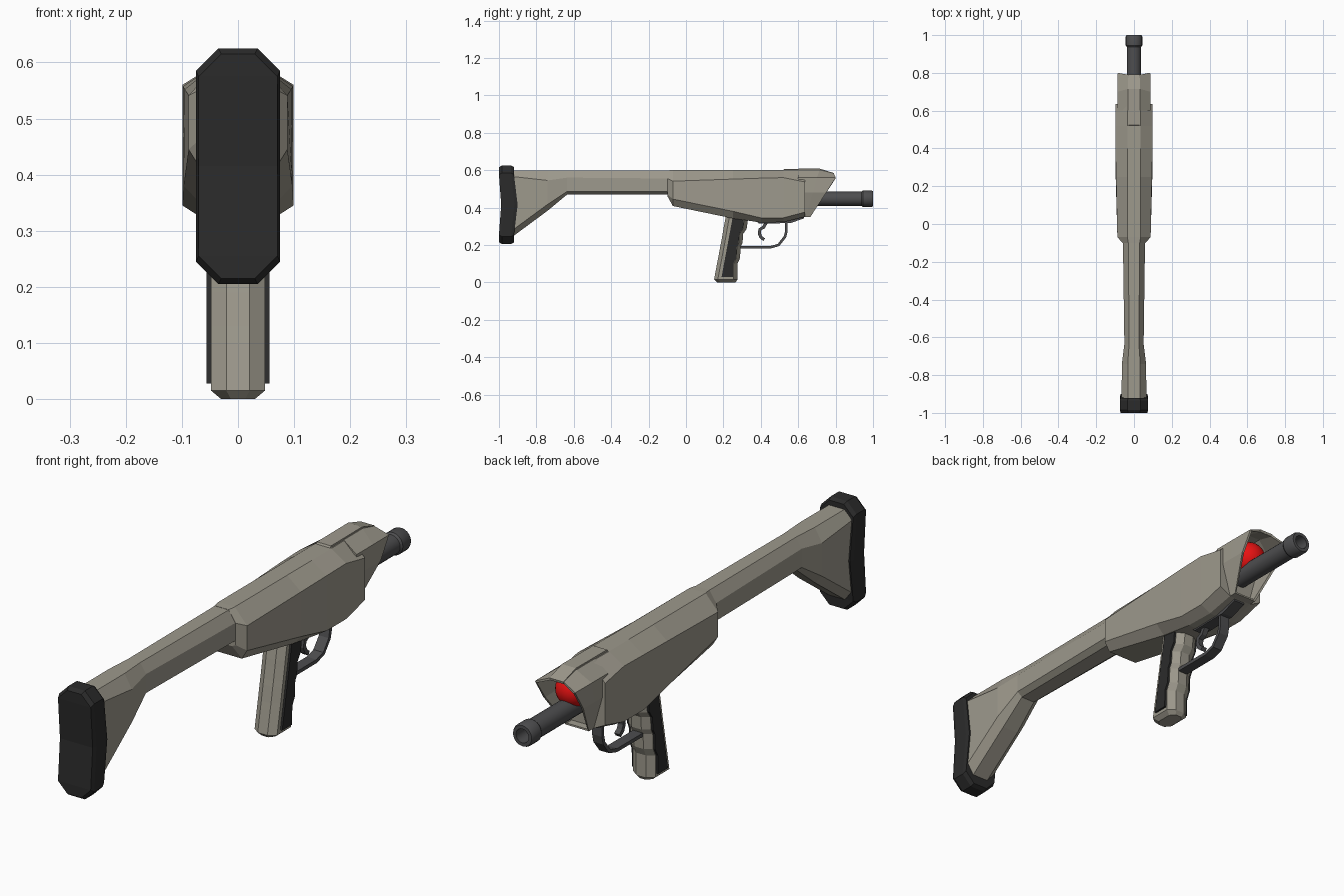
import bpy, bmesh, math
from mathutils import Vector

if "Cube" in bpy.data.objects:
    bpy.data.objects.remove(bpy.data.objects["Cube"])


def material(name, rgb):
    m = bpy.data.materials.new(name)
    m.diffuse_color = (*rgb, 1)
    m.use_nodes = True
    m.node_tree.nodes["Principled BSDF"].inputs["Base Color"].default_value = m.diffuse_color
    return m


BEIGE = material("warm_grey", (0.34, 0.32, 0.265))
BLACK = material("rubber_black", (0.024, 0.024, 0.024))
STEEL = material("dark_steel", (0.075, 0.075, 0.078))
RED = material("bright_red", (0.8, 0.006, 0.006))


def finish(name, bm, mat, smooth=False):
    bmesh.ops.recalc_face_normals(bm, faces=bm.faces[:])
    me = bpy.data.meshes.new(name)
    bm.to_mesh(me)
    bm.free()
    ob = bpy.data.objects.new(name, me)
    bpy.context.collection.objects.link(ob)
    me.materials.append(mat)
    if smooth:
        bpy.ops.object.select_all(action='DESELECT')
        bpy.context.view_layer.objects.active = ob
        ob.select_set(True)
        bpy.ops.object.shade_smooth_by_angle(angle=math.radians(35))
    return ob


def loft(name, halves, mat, caps=True):
    """Skin a series of half outlines (x, y, z), mirrored across x = 0."""
    bm = bmesh.new()
    rings = []
    for half in halves:
        ring = [bm.verts.new(p) for p in half]
        ring += [bm.verts.new((-x, y, z)) for x, y, z in reversed(half)]
        rings.append(ring)
    n = len(rings[0])
    for a, b in zip(rings, rings[1:]):
        for i in range(n):
            j = (i + 1) % n
            bm.faces.new((a[i], a[j], b[j], b[i]))
    if caps:
        for r in (rings[0], rings[-1]):
            for i in range(n // 2 - 1):
                bm.faces.new((r[i], r[i + 1], r[n - 2 - i], r[n - 1 - i]))
    return finish(name, bm, mat)


def section(y, top, upper, lower, bottom):
    return [(x, y, z) for x, z in (top, upper, lower, bottom)]


def prism(name, pts, hw, mat):
    """Extrude a side profile (y, z) across x."""
    bm = bmesh.new()
    f = bm.faces.new([bm.verts.new((-hw, y, z)) for y, z in pts])
    ext = bmesh.ops.extrude_face_region(bm, geom=[f])["geom"]
    vs = [v for v in ext if isinstance(v, bmesh.types.BMVert)]
    bmesh.ops.translate(bm, verts=vs, vec=(2 * hw, 0, 0))
    return finish(name, bm, mat)


def strip(name, path, thick, hw, mat):
    """A bent bar following a side path (y, z)."""
    pts = [Vector(p) for p in path]
    left, right = [], []
    for i, p in enumerate(pts):
        d = (pts[min(i + 1, len(pts) - 1)] - pts[max(i - 1, 0)]).normalized()
        nrm = Vector((-d.y, d.x)) * thick / 2
        left.append(p + nrm)
        right.append(p - nrm)
    return prism(name, [tuple(p) for p in left + right[::-1]], hw, mat)


def lathe(name, profile, z, mat, sides=20):
    """Revolve (y, radius) pairs around the barrel axis."""
    bm = bmesh.new()
    rings = [[bm.verts.new((r * math.cos(2 * math.pi * k / sides), y,
                            z + r * math.sin(2 * math.pi * k / sides)))
              for k in range(sides)] for y, r in profile]
    for a, b in zip(rings, rings[1:]):
        for i in range(sides):
            j = (i + 1) % sides
            bm.faces.new((a[i], a[j], b[j], b[i]))
    bm.faces.new(rings[0])
    bm.faces.new(rings[-1])
    return finish(name, bm, mat, True)


# Butt pad, slightly hollow front to back at mid height
def pad_ring(y, inset, dip):
    pts = [(.035, .625), (.075, .585), (.075, .415), (.075, .245), (.035, .205)]
    return [(x - inset * .5, y + (dip if i == 2 else 0), z + (inset if z < .415 else -inset if z > .415 else 0))
            for i, (x, z) in enumerate(pts)]


loft("butt_pad", [pad_ring(-1, .01, .012), pad_ring(-.985, 0, .013),
                  pad_ring(-.935, 0, .018), pad_ring(-.92, .008, .02)], BLACK)

# Stock
loft("stock", [
    section(-.94, (.033, .598), (.066, .567), (.066, .27), (.035, .235)),
    section(-.74, (.033, .598), (.064, .545), (.064, .417), (.035, .383)),
    section(-.635, (.026, .598), (.051, .56), (.051, .487), (.03, .47)),
    section(-.06, (.03, .598), (.059, .555), (.059, .487), (.035, .47)),
], BEIGE)

# Receiver body
loft("receiver", [
    section(-.10, (.03, .599), (.06, .555), (.06, .47), (.045, .462)),
    section(-.07, (.035, .6), (.088, .541), (.088, .445), (.065, .408)),
    section(.25, (.035, .6), (.095, .552), (.097, .38), (.06, .342)),
    section(.40, (.035, .6), (.098, .557), (.099, .345), (.06, .32)),
    section(.52, (.035, .6), (.099, .56), (.099, .345), (.055, .322)),
    section(.635, (.033, .6), (.099, .537), (.099, .375), (.05, .35)),
], BEIGE)

# Open hood with slanted mouth
hood = loft("front_hood", [
    section(.60, (.032, .602), (.087, .56), (.087, .48), (.05, .35)),
    [(.032, .715, .602), (.087, .70, .56), (.087, .68, .48), (.05, .64, .35)],
    [(.03, .79, .583), (.086, .80, .56), (.086, .75, .48), (.05, .665, .35)],
], BEIGE, caps=False)
wall = hood.modifiers.new("wall", 'SOLIDIFY')
wall.thickness = .009
wall.offset = -1

# Raised rib on the hood
prism("top_rib", [(.515, .59), (.525, .607), (.715, .608), (.792, .584), (.79, .575), (.71, .595)], .03, BEIGE)

# Barrel with muzzle collar and bore
lathe("barrel", [(.45, .038), (.937, .038), (.945, .044), (.992, .044), (1, .04),
                 (1, .027), (.9, .027)], .447, STEEL)

# Red ball inside the hood
bm = bmesh.new()
bmesh.ops.create_uvsphere(bm, u_segments=24, v_segments=14, radius=.066)
bmesh.ops.translate(bm, verts=bm.verts[:], vec=(0, .685, .51))
finish("red_ball", bm, RED, True)

# Grip: levels of (z, rear y, front y, half width)
levels = [(0, .165, .265, .03), (.015, .15, .275, .048), (.1, .166, .275, .048),
          (.13, .172, .289, .048), (.19, .183, .292, .048), (.21, .187, .302, .048),
          (.26, .196, .306, .048), (.285, .2, .324, .048), (.37, .216, .336, .048)]
loft("grip", [[(w * .43, r, z), (w, r + .02, z), (w, f - .02, z), (w * .43, f, z)]
              for z, r, f, w in levels], BEIGE)
prism("grip_panels", [(.19, .028), (.25, .028), (.252, .1), (.268, .13), (.27, .19),
                      (.281, .21), (.285, .26), (.305, .29), (.31, .35), (.25, .35)], .056, BLACK)

# Trigger guard, its mount and the trigger
strip("trigger_guard", [(.28, .187), (.45, .187), (.495, .2), (.53, .245), (.537, .275), (.537, .335)],
      .014, .021, STEEL)
prism("guard_mount", [(.37, .335), (.39, .314), (.56, .317), (.63, .342), (.63, .36), (.4, .36)], .024, STEEL)
strip("trigger", [(.432, .325), (.415, .295), (.395, .283), (.392, .262), (.4, .242), (.418, .228)],
      .017, .011, STEEL)
